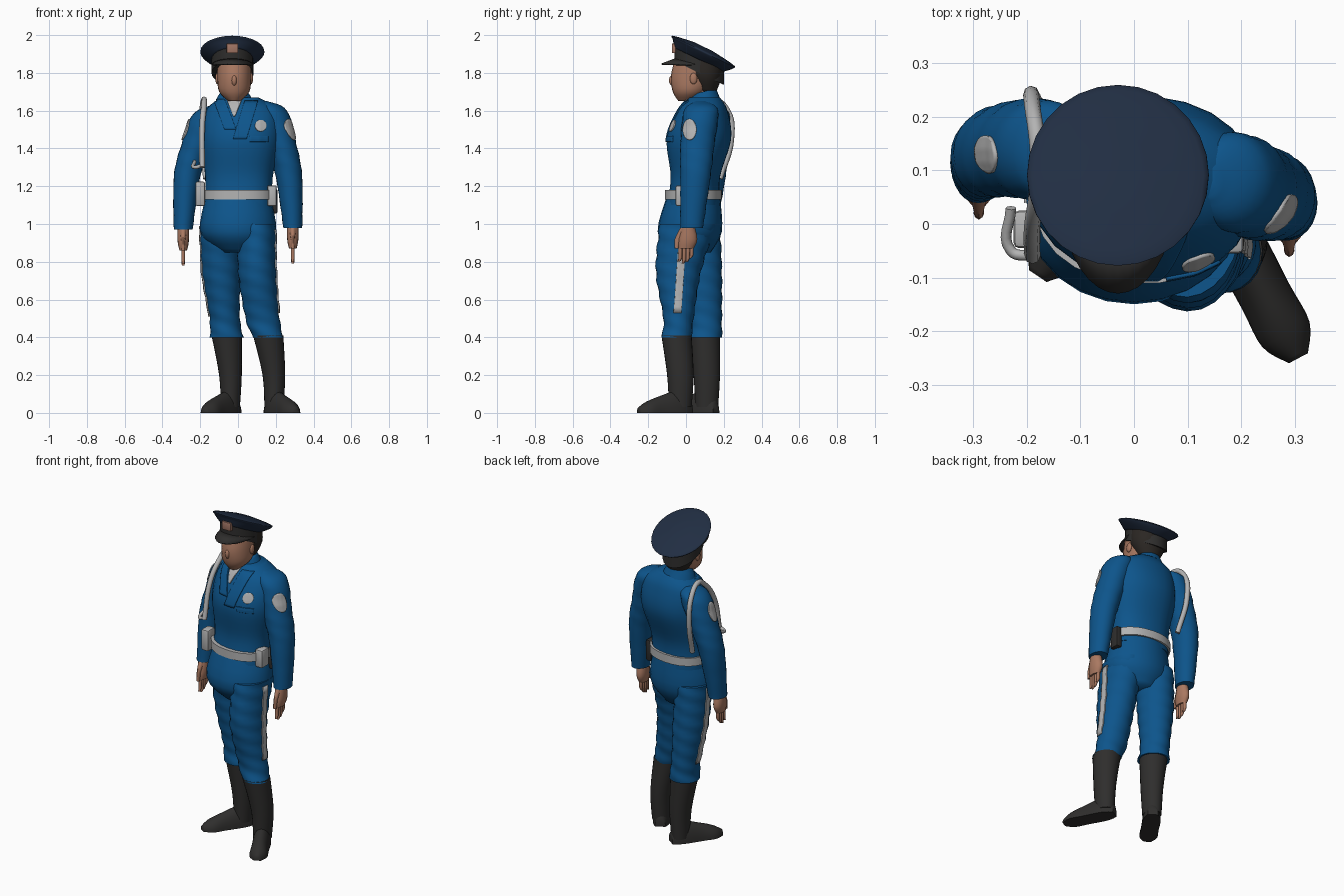
import bpy, bmesh
from math import sin, cos, pi, radians, copysign, sqrt
from mathutils import Vector, Matrix
from mathutils.bvhtree import BVHTree

default_cube = bpy.data.objects.get("Cube")
if default_cube:
    bpy.data.objects.remove(default_cube)


def material(name, *rgb):
    mat = bpy.data.materials.new(name)
    mat.use_nodes = True
    color = (*rgb, 1)
    mat.diffuse_color = color
    mat.node_tree.nodes["Principled BSDF"].inputs["Base Color"].default_value = color
    return mat


BLUE = material("uniform blue", 0.004, 0.09, 0.26)
NAVY = material("cap navy", 0.015, 0.027, 0.055)
BLACK = material("boot black", 0.028, 0.027, 0.026)
HAIR = material("hair brown", 0.024, 0.02, 0.017)
SKIN = material("skin", 0.4, 0.19, 0.12)
WHITE = material("trim white", 0.45, 0.45, 0.45)
TAN = material("badge tan", 0.36, 0.18, 0.13)


def finish(name, bm, mat, angle=60):
    """Turn a bmesh into a smooth shaded object with one material."""
    bmesh.ops.recalc_face_normals(bm, faces=bm.faces[:])
    mesh = bpy.data.meshes.new(name)
    bm.to_mesh(mesh)
    bm.free()
    mesh.materials.append(mat)
    mesh.shade_smooth()
    mesh.set_sharp_from_angle(angle=radians(angle))
    obj = bpy.data.objects.new(name, mesh)
    bpy.context.collection.objects.link(obj)
    return obj


def between(rings, steps):
    """Fill in rings along a smooth curve through the given ones."""
    rows = [rings[0], *rings, rings[-1]]
    for group in zip(rows, rows[1:], rows[2:], rows[3:]):
        for k in range(steps):
            t = k / steps
            yield [q + t * ((r - p) + t * (2 * p - 5 * q + 4 * r - s + t * (3 * q - p - 3 * r + s))) / 2
                   for p, q, r, s in zip(*group)]
    yield rings[-1]


def loft(name, mat, rings, matrix=Matrix(), sides=24, steps=4, power=1, fold=0, floor=False):
    """Skin ellipses given as x, y, z, x radius, y radius; fold adds cloth wrinkles."""
    bm = bmesh.new()
    loops = []
    for x, y, z, rx, ry in between(rings, steps):
        loop = []
        for i in range(sides):
            angle = 2 * pi * i / sides
            c, s = cos(angle), sin(angle)
            swell = 1 + fold * sin(70 * z + 2 * angle)
            p = matrix @ Vector((x + swell * rx * copysign(abs(c) ** power, c),
                                 y + swell * ry * copysign(abs(s) ** power, s), z))
            if floor:
                p.z = max(p.z, 0)
            loop.append(bm.verts.new(p))
        loops.append(loop)
    for low, high in zip(loops, loops[1:]):
        for i in range(sides):
            bm.faces.new((low[i - 1], low[i], high[i], high[i - 1]))
    bm.faces.new(loops[0])
    bm.faces.new(loops[-1])
    return finish(name, bm, mat)


def tilted(x, y, z, slope):
    """A frame at a point whose level rings rise along y."""
    shear = Matrix()
    shear[2][1] = slope
    return Matrix.Translation((x, y, z)) @ shear


def ball(name, mat, center, size):
    bm = bmesh.new()
    place = Matrix.Translation(center) @ Matrix.Diagonal((*size, 1))
    bmesh.ops.create_uvsphere(bm, u_segments=12, v_segments=8, radius=1, matrix=place)
    finish(name, bm, mat)


def box(name, mat, center, size, bevel=0.01):
    bm = bmesh.new()
    place = Matrix.Translation(center) @ Matrix.Diagonal((*size, 1))
    bmesh.ops.create_cube(bm, size=1, matrix=place)
    bmesh.ops.bevel(bm, geom=bm.edges[:], offset=bevel, segments=2, affect="EDGES", profile=0.5)
    finish(name, bm, mat, angle=40)


def patch(name, mat, targets, toward, center, size, lean=0, taper=1, disc=False, cells=14):
    """Lay a thin plate onto the surface of other parts, seen along one direction."""
    graph = bpy.context.evaluated_depsgraph_get()
    trees = [BVHTree.FromObject(target, graph) for target in targets]
    ray = Vector(toward)
    bm = bmesh.new()
    grid = {}
    for i in range(cells + 1):
        for j in range(cells + 1):
            s, t = 2 * i / cells - 1, 2 * j / cells - 1
            if disc:
                s, t = s * sqrt(1 - t * t / 2), t * sqrt(1 - s * s / 2)
            width = size[0] * (taper + (1 - taper) * (t + 1) / 2)
            u = center[0] + (s * width + t * lean) / 2
            v = center[1] + t * size[1] / 2
            start = Vector((-ray.x, u, v)) if ray.x else Vector((u, -ray.y, v))
            hits = [hit for hit in (tree.ray_cast(start, ray) for tree in trees) if hit[0]]
            if hits:
                nearest = min(hits, key=lambda hit: hit[3])
                grid[i, j] = bm.verts.new(nearest[0] - ray * 0.002)
    for i in range(cells):
        for j in range(cells):
            corners = (i, j), (i + 1, j), (i + 1, j + 1), (i, j + 1)
            if all(corner in grid for corner in corners):
                bm.faces.new([grid[corner] for corner in corners])
    solid = finish(name, bm, mat).modifiers.new("thickness", "SOLIDIFY")
    solid.thickness, solid.offset = 0.009, 0


def tube(name, mat, points, radius):
    curve = bpy.data.curves.new(name, "CURVE")
    curve.dimensions = "3D"
    curve.bevel_depth, curve.bevel_resolution, curve.resolution_u = radius, 2, 6
    curve.use_fill_caps = True
    spline = curve.splines.new("BEZIER")
    spline.bezier_points.add(len(points) - 1)
    for bezier, point in zip(spline.bezier_points, points):
        bezier.co = point
        bezier.handle_left_type = bezier.handle_right_type = "AUTO"
    curve.materials.append(mat)
    bpy.context.collection.objects.link(bpy.data.objects.new(name, curve))


def sleeve_and_hand(side, shoulder, upper, elbow, wrist):
    x, y, z = shoulder
    sleeve = loft(side + "_sleeve", BLUE, [
        (x * 0.75, y, z + 0.05, 0.02, 0.03), (*shoulder, 0.08, 0.09), (*upper, 0.08, 0.09),
        (*elbow, 0.07, 0.08), (*wrist, 0.05, 0.06)], fold=0.02, steps=6)
    x, y, z = wrist
    y -= 0.02
    loft(side + "_palm", SKIN, [(x, y, z + 0.03, 0.03, 0.03), (x, y, z - 0.06, 0.03, 0.05),
                                (x, y - 0.01, z - 0.11, 0.02, 0.04)], sides=16)
    for i in range(4):
        fy = y + 0.02 * (i - 2)
        tip = z - 0.17 - 0.02 * sin(i + 0.5)
        loft(f"{side}_finger_{i + 1}", SKIN, [(x, fy, z - 0.08, 0.01, 0.01), (x, fy, tip + 0.02, 0.01, 0.01),
                                              (x, fy - 0.01, tip, 0.005, 0.005)], sides=8, steps=2)
    loft(side + "_thumb", SKIN, [(x, y - 0.02, z, 0.02, 0.02), (x, y - 0.05, z - 0.06, 0.01, 0.02),
                                 (x, y - 0.06, z - 0.11, 0.01, 0.01)], sides=8, steps=2)
    return sleeve


def boot(side, top, ankle, turn):
    x, y, z = ankle
    loft(side + "_boot_shaft", BLACK, [(*top, 0.08, 0.08), (*ankle, 0.06, 0.07), (x, y, 0.03, 0.05, 0.06)])
    aim = Matrix.Translation((x, y, 0)) @ Matrix.Rotation(radians(turn), 4, "Z") @ Matrix.Rotation(pi / 2, 4, "X")
    loft(side + "_boot_foot", BLACK, [
        (0, 0, -0.06, 0.03, 0.06), (0, 0, 0, 0.05, 0.12), (0, 0, 0.12, 0.05, 0.09),
        (0, 0, 0.2, 0.05, 0.06), (0, 0, 0.25, 0.02, 0.03)], matrix=aim, floor=True)


# Jacket, turned a little, with collar and belt
turned = Matrix.Rotation(-0.1, 4, "Z")
jacket = loft("jacket", BLUE, [
    (0, 0.04, 1.1, 0.18, 0.14), (0, 0.05, 1.25, 0.18, 0.13), (0.01, 0.07, 1.45, 0.21, 0.17),
    (0.01, 0.09, 1.6, 0.19, 0.13), (0, 0.1, 1.67, 0.1, 0.08)], matrix=turned, power=0.9, steps=6)
collar = loft("collar", BLUE, [(0, 0, -0.03, 0.11, 0.1), (0, 0, 0.02, 0.09, 0.08), (0, 0, 0.05, 0.07, 0.07)],
              matrix=tilted(-0.02, 0.09, 1.65, 0.25))
loft("belt", WHITE, [(0, 0.04, z, 0.19, 0.15) for z in (1.13, 1.18)], matrix=turned, power=0.9, steps=1)

# Trousers
hips = loft("hips", BLUE, [(0, 0.04, 1.15, 0.17, 0.14), (0, 0.02, 0.96, 0.2, 0.17), (0, 0.03, 0.85, 0.1, 0.1)])
right_leg = loft("right_trouser_leg", BLUE, [
    (-0.1, 0.06, 1, 0.1, 0.12), (-0.09, 0.08, 0.75, 0.1, 0.11), (-0.07, 0.1, 0.5, 0.08, 0.09),
    (-0.06, 0.1, 0.4, 0.09, 0.09)], fold=0.03, steps=10)
left_leg = loft("left_trouser_leg", BLUE, [
    (0.1, 0.01, 1, 0.1, 0.15), (0.1, -0.04, 0.75, 0.1, 0.12), (0.13, -0.04, 0.5, 0.09, 0.08),
    (0.16, -0.05, 0.4, 0.08, 0.08)], fold=0.03, steps=10)

# Boots, sleeves and hands
boot("right", (-0.06, 0.1, 0.41), (-0.04, 0.11, 0.2), -34)
boot("left", (0.16, -0.05, 0.41), (0.19, -0.03, 0.2), 28)
left_sleeve = sleeve_and_hand("left", (0.18, 0.08, 1.6), (0.23, 0.06, 1.42), (0.27, 0.05, 1.25), (0.29, 0.03, 0.98))
right_sleeve = sleeve_and_hand("right", (-0.16, 0.14, 1.58), (-0.22, 0.14, 1.42), (-0.27, 0.13, 1.25), (-0.29, 0.1, 0.97))

# Head
loft("neck", SKIN, [(-0.02, 0.08, z, 0.06, 0.07) for z in (1.6, 1.75)], steps=1)
loft("head", SKIN, [(-0.02, 0, 1.65, 0.03, 0.04), (-0.02, 0.02, 1.7, 0.08, 0.09),
                    (-0.02, 0.04, 1.78, 0.09, 0.12), (-0.02, 0.06, 1.87, 0.09, 0.12)])
loft("hair", HAIR, [(-0.02, 0.11, 1.7, 0.06, 0.05), (-0.02, 0.1, 1.78, 0.1, 0.09), (-0.02, 0.09, 1.87, 0.1, 0.11)])
ball("nose", SKIN, (-0.02, -0.07, 1.76), (0.015, 0.02, 0.03))
for side, x in (("left", 0.07), ("right", -0.11)):
    ball(side + "_ear", SKIN, (x, 0.04, 1.77), (0.01, 0.02, 0.03))

# Peaked cap: band, sloping crown, visor and badge
cap_frame = tilted(-0.03, 0.09, 1.92, -0.48)
loft("cap_band", BLACK, [(0, -0.02, z, 0.11, 0.13) for z in (-0.13, -0.05)], matrix=cap_frame, steps=1)
loft("cap_crown", NAVY, [(0, -0.02, -0.06, 0.11, 0.13), (0, 0, -0.02, 0.16, 0.16), (0, 0, 0, 0.16, 0.16),
                         (0, 0, 0.02, 0.05, 0.05)], matrix=cap_frame, sides=28)
bm = bmesh.new()
rows = []
for i in range(17):
    a = radians(10 * i - 80)
    rows.append([bm.verts.new((0.11 * sin(a) - 0.03, 0.07 - reach * cos(a), 1.84 + lift * cos(a)))
                 for reach, lift in ((0.12, 0.04), (0.2, 0.01))])
for left, right in zip(rows, rows[1:]):
    bm.faces.new((left[0], right[0], right[1], left[1]))
finish("cap_visor", bm, BLACK).modifiers.new("thickness", "SOLIDIFY").thickness = 0.008
box("cap_badge", TAN, (-0.03, -0.06, 1.93), (0.06, 0.03, 0.05), bevel=0.003)

# Shirt front, lapels and pocket flap
FRONT, FROM_LEFT, FROM_RIGHT = (0, 1, 0), (-1, 0, 0), (1, 0, 0)
chest = [jacket, collar]
patch("shirt_front", WHITE, chest, FRONT, (-0.02, 1.62), (0.09, 0.1), taper=0.1)
patch("left_lapel", BLUE, chest, FRONT, (0.04, 1.55), (0.07, 0.2), lean=0.06)
patch("right_lapel", BLUE, chest, FRONT, (-0.07, 1.58), (0.06, 0.16), lean=-0.06)
patch("pocket_flap", BLUE, chest, FRONT, (0.11, 1.45), (0.1, 0.03))

# Badges and trouser stripes
patch("chest_badge", WHITE, [jacket, left_sleeve], FRONT, (0.12, 1.52), (0.06, 0.06), disc=True)
patch("left_shoulder_patch", WHITE, [left_sleeve], FROM_LEFT, (0.02, 1.5), (0.07, 0.11), disc=True)
patch("right_shoulder_patch", WHITE, [right_sleeve], FROM_RIGHT, (0.13, 1.5), (0.07, 0.11), disc=True)
patch("left_stripe", WHITE, [left_leg, hips], FROM_LEFT, (-0.03, 0.75), (0.04, 0.44), lean=0.03)
patch("right_stripe", WHITE, [right_leg, hips], FROM_RIGHT, (0.08, 0.75), (0.04, 0.48), lean=-0.04)

# Shoulder cord and belt gear
tube("shoulder_cord", WHITE, [(-0.19, -0.06, 1.3), (-0.19, 0, 1.52), (-0.18, 0.08, 1.63), (-0.18, 0.14, 1.66),
                              (-0.19, 0.22, 1.6), (-0.19, 0.24, 1.45), (-0.17, 0.18, 1.24)], 0.015)
tube("cord_loop", WHITE, [(-0.19, -0.06, 1.31), (-0.23, -0.05, 1.3), (-0.23, 0.03, 1.33)], 0.01)
box("left_pouch", WHITE, (0.18, -0.02, 1.15), (0.05, 0.07, 0.11))
box("left_holster", BLACK, (0.19, 0.07, 1.12), (0.04, 0.06, 0.13))
box("right_pouch", WHITE, (-0.2, -0.01, 1.16), (0.05, 0.07, 0.13))
